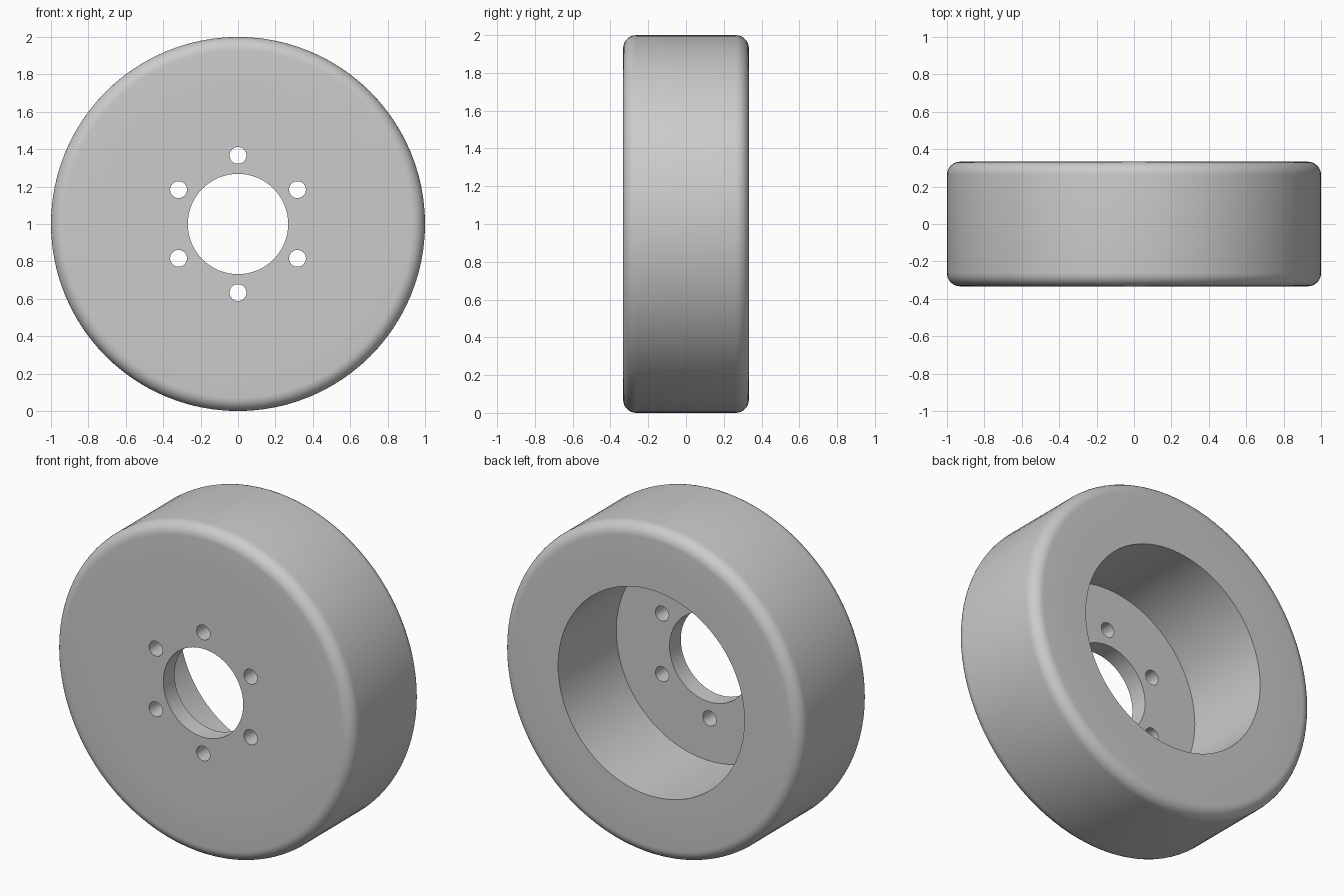
import bpy
import bmesh
from math import sin, cos, pi, radians
from mathutils import Matrix, Vector

if "Cube" in bpy.data.objects:
    bpy.data.objects.remove(bpy.data.objects["Cube"], do_unlink=True)

HALF = 0.333       # half of the wheel width
SEAT = 0.73        # radius where tyre meets hub
BORE = 0.268       # centre hole
CAVITY = 0.625     # open recess at the back
WEB_BACK = -0.225  # rear surface of the hub plate
ROUND = 0.07       # tyre shoulder radius
STEPS = 96

grey = bpy.data.materials.new("plain_grey")
grey.use_nodes = True
colour = (0.6, 0.6, 0.6, 1)
grey.diffuse_color = colour
grey.node_tree.nodes["Principled BSDF"].inputs["Base Color"].default_value = colour


def finish(name, bm):
    """Turn a bmesh into a grey object raised to stand on the floor."""
    bmesh.ops.recalc_face_normals(bm, faces=bm.faces)
    mesh = bpy.data.meshes.new(name)
    bm.to_mesh(mesh)
    bm.free()
    mesh.materials.append(grey)
    obj = bpy.data.objects.new(name, mesh)
    obj.location.z = 1
    bpy.context.collection.objects.link(obj)
    return obj


def lathe(name, profile):
    """Revolve a closed (radius, y) profile around the axle."""
    bm = bmesh.new()
    verts = [bm.verts.new((0, y, r)) for r, y in profile]
    edges = [bm.edges.new((a, b)) for a, b in zip(verts, verts[1:] + verts[:1])]
    bmesh.ops.spin(bm, geom=verts + edges, cent=(0, 0, 0), axis=(0, 1, 0),
                   angle=2 * pi, steps=STEPS, use_merge=True)
    bmesh.ops.remove_doubles(bm, verts=bm.verts, dist=0.0001)
    return finish(name, bm)


def smooth(obj):
    bpy.ops.object.select_all(action="DESELECT")
    obj.select_set(True)
    bpy.context.view_layer.objects.active = obj
    bpy.ops.object.shade_smooth_by_angle(angle=radians(30))


# Tyre with rounded shoulders
shoulder = [(1 - ROUND + ROUND * cos(a), HALF - ROUND + ROUND * sin(a))
            for a in (i * pi / 16 for i in range(9))]
tyre = lathe("tyre", [(SEAT, -HALF)] + [(r, -y) for r, y in reversed(shoulder)]
             + shoulder + [(SEAT, HALF)])

# Hub: front plate and rim, open at the back
hub = lathe("hub", [(BORE, -HALF), (SEAT, -HALF), (SEAT, HALF),
                    (CAVITY, HALF), (CAVITY, WEB_BACK), (BORE, WEB_BACK)])

# Six bolt holes through the plate
bm = bmesh.new()
for i in range(6):
    a = i * pi / 3
    place = Matrix.Translation(Vector((sin(a), 0, cos(a))) * 0.367
                               + Vector((0, -0.28, 0)))
    bmesh.ops.create_cone(bm, cap_ends=True, segments=32, radius1=0.045,
                          radius2=0.045, depth=0.3,
                          matrix=place @ Matrix.Rotation(pi / 2, 4, "X"))
cutter = finish("bolt_hole_cutter", bm)

cut = hub.modifiers.new("bolt_holes", "BOOLEAN")
cut.operation = "DIFFERENCE"
cut.solver = "EXACT"
cut.object = cutter
bpy.context.view_layer.objects.active = hub
bpy.ops.object.modifier_apply(modifier=cut.name)
bpy.data.objects.remove(cutter, do_unlink=True)

smooth(tyre)
smooth(hub)
